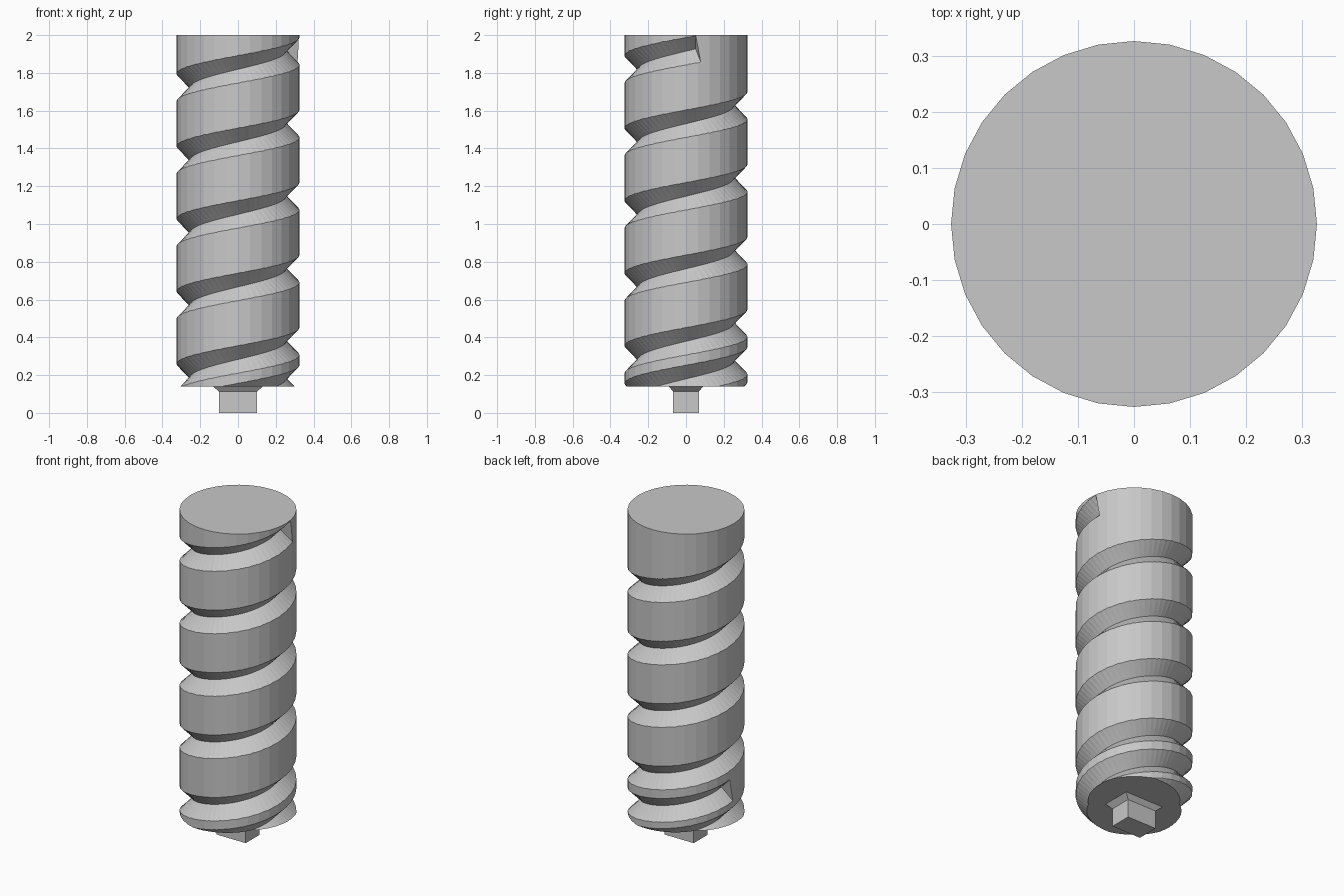
import bpy, bmesh, math
from mathutils import Vector

cube = bpy.data.objects.get("Cube")
if cube:
    bpy.data.objects.remove(cube)

RADIUS, BASE, TOP = 0.326, 0.14, 2.0
PITCH, ROOT, REACH = 0.384, 0.254, 0.37
SLOPE = math.atan(PITCH / (2 * math.pi * RADIUS))

# One grey for the whole tool
grey = bpy.data.materials.new("plain grey")
grey.use_nodes = True
colour = (0.58, 0.58, 0.58, 1)
grey.diffuse_color = colour
grey.node_tree.nodes["Principled BSDF"].inputs["Base Color"].default_value = colour


def make_object(name, bm):
    bmesh.ops.recalc_face_normals(bm, faces=bm.faces)
    mesh = bpy.data.meshes.new(name)
    bm.to_mesh(mesh)
    bm.free()
    mesh.materials.append(grey)
    obj = bpy.data.objects.new(name, mesh)
    bpy.context.collection.objects.link(obj)
    return obj


def groove_cutter(name, height, start, end):
    """V-shaped cutter swept up a helix; height is its level at angle zero."""
    bm = bmesh.new()
    steps = math.ceil((end - start) / (2 * math.pi) * 64)
    half = REACH - ROOT
    rings = []
    for i in range(steps + 1):
        a = start + (end - start) * i / steps
        out = Vector((math.cos(a), math.sin(a), 0))
        side = Vector((-math.sin(a), math.cos(a), 0))
        across = Vector((0, 0, math.cos(SLOPE))) - side * math.sin(SLOPE)
        centre = Vector((0, 0, height + PITCH * a / (2 * math.pi)))
        rings.append([bm.verts.new(centre + out * r + across * h)
                      for r, h in ((ROOT, 0), (REACH, half), (REACH, -half))])
    for low, high in zip(rings, rings[1:]):
        for j in range(3):
            k = (j + 1) % 3
            bm.faces.new((low[j], low[k], high[k], high[j]))
    bm.faces.new(rings[0])
    bm.faces.new(rings[-1])
    # triangulated so the twisted sides cut cleanly
    bmesh.ops.triangulate(bm, faces=bm.faces)
    cutter = make_object(name, bm)
    cutter.hide_render = True
    return cutter


# Round body
bm = bmesh.new()
bmesh.ops.create_cone(bm, cap_ends=True, segments=32, radius1=RADIUS,
                      radius2=RADIUS, depth=TOP - BASE)
bmesh.ops.translate(bm, verts=bm.verts, vec=(0, 0, (TOP + BASE) / 2))
body = make_object("grooved_body", bm)

# Long main groove and the short second groove at the foot
cutters = [
    groove_cutter("main_groove_cutter", 1.915, -5.1 * 2 * math.pi, math.radians(11.5)),
    groove_cutter("foot_groove_cutter", 0.18, -math.pi, math.radians(176)),
]
for cutter in cutters:
    mod = body.modifiers.new("groove", "BOOLEAN")
    mod.operation = "DIFFERENCE"
    mod.solver = "EXACT"
    mod.object = cutter
bpy.context.view_layer.update()
cut_mesh = bpy.data.meshes.new_from_object(
    body.evaluated_get(bpy.context.evaluated_depsgraph_get()))
body.modifiers.clear()
body.data = cut_mesh
for cutter in cutters:
    bpy.data.objects.remove(cutter)

# Rectangular drive peg, flaring where it meets the body
bm = bmesh.new()
loops = []
for x, y, z in ((0.1, 0.068, 0), (0.1, 0.068, 0.112), (0.132, 0.09, BASE)):
    loops.append([bm.verts.new((sx * x, sy * y, z))
                  for sx, sy in ((-1, -1), (1, -1), (1, 1), (-1, 1))])
for low, high in zip(loops, loops[1:]):
    for j in range(4):
        k = (j + 1) % 4
        bm.faces.new((low[j], low[k], high[k], high[j]))
bm.faces.new(loops[0])
bm.faces.new(loops[-1])
make_object("drive_peg", bm)
